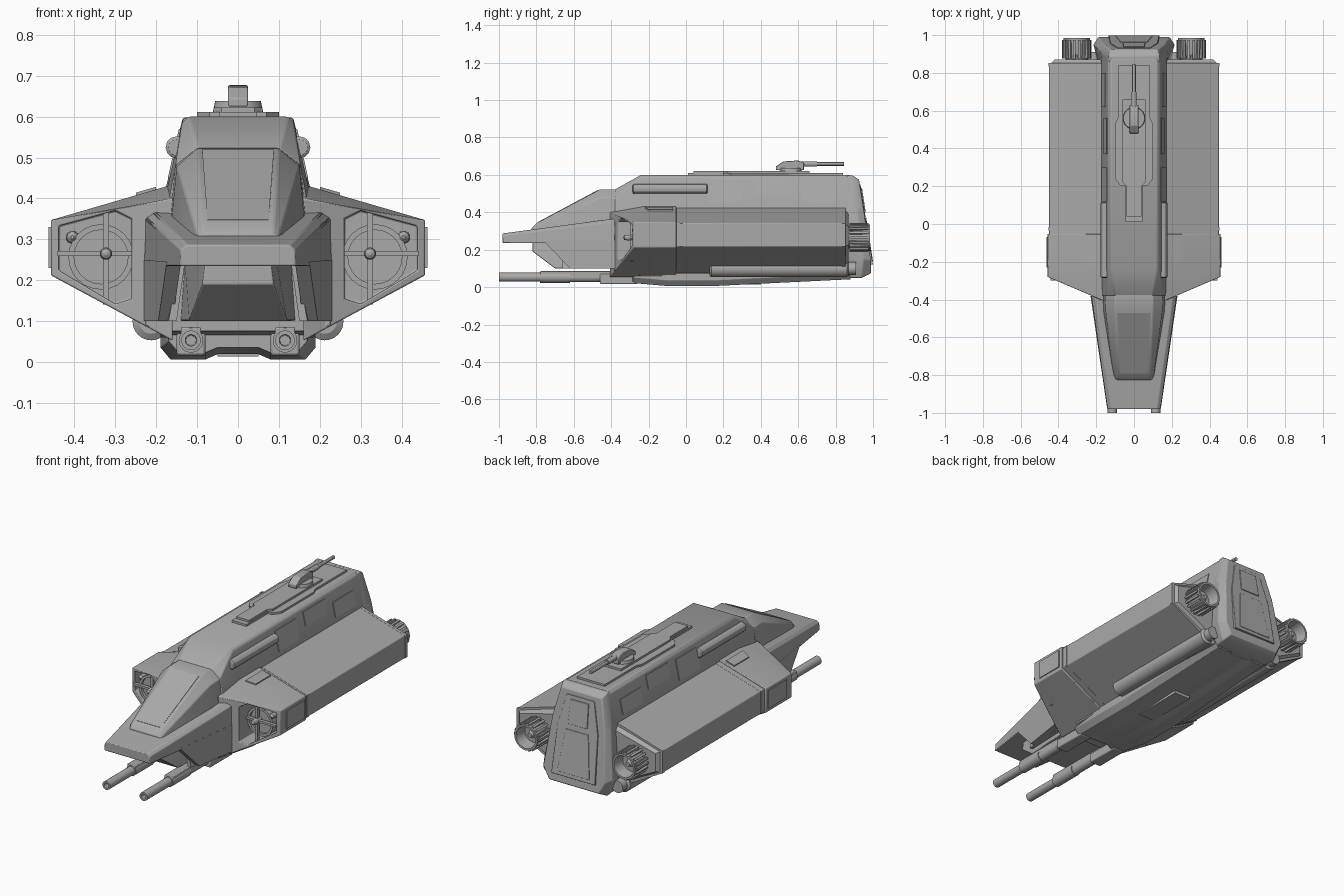
import bpy, bmesh
from math import sin, cos, pi, radians
from mathutils import Matrix, Vector

cube = bpy.data.objects.get("Cube")
if cube:
    bpy.data.objects.remove(cube, do_unlink=True)

grey = bpy.data.materials.new("hull_grey")
grey.use_nodes = True
grey.diffuse_color = (0.4, 0.4, 0.4, 1)
grey.node_tree.nodes["Principled BSDF"].inputs["Base Color"].default_value = (0.4, 0.4, 0.4, 1)


def finish(name, bm, mirror=False, bevel=0.0, angle=30):
    bmesh.ops.recalc_face_normals(bm, faces=bm.faces[:])
    mesh = bpy.data.meshes.new(name)
    bm.to_mesh(mesh)
    bm.free()
    mesh.materials.append(grey)
    ob = bpy.data.objects.new(name, mesh)
    bpy.context.collection.objects.link(ob)
    bpy.ops.object.select_all(action='DESELECT')
    ob.select_set(True)
    bpy.context.view_layer.objects.active = ob
    bpy.ops.object.shade_smooth_by_angle(angle=radians(angle))
    if bevel:
        mod = ob.modifiers.new("Bevel", 'BEVEL')
        mod.width, mod.segments, mod.limit_method = bevel, 2, 'ANGLE'
    if mirror:
        ob.modifiers.new("Mirror", 'MIRROR')
    return ob


def loft(name, sections, sym=True, **kw):
    """Skin closed loops; symmetric loops are given as their +x half."""
    bm = bmesh.new()
    rings = []
    for sec in sections:
        pts = list(sec)
        if sym:
            pts += [(-x, y, z) for x, y, z in reversed(sec)]
        rings.append([bm.verts.new(p) for p in pts])
    n = len(rings[0])
    for a, b in zip(rings, rings[1:]):
        for i in range(n):
            j = (i + 1) % n
            bm.faces.new((a[i], a[j], b[j], b[i]))
    bm.faces.new(rings[0])
    bm.faces.new(rings[-1])
    return finish(name, bm, **kw)


def at(y, pts):
    return [(x, y, z) for x, z in pts]


def box(name, x, y, z, **kw):
    loop = [(x[0], z[0]), (x[1], z[0]), (x[1], z[1]), (x[0], z[1])]
    return loft(name, [at(y[0], loop), at(y[1], loop)], sym=False, **kw)


def plate(name, outline, z0, z1, **kw):
    return loft(name, [[(x, y, z) for x, y in outline] for z in (z0, z1)], **kw)


def lathe(name, profile, x, z, n=24, fins=0, **kw):
    """Revolve (radius, y) points about a lengthwise axis through x, z."""
    bm = bmesh.new()
    rings = [[bm.verts.new((x + r * cos(2 * pi * i / n), y, z + r * sin(2 * pi * i / n)))
              for i in range(n)] for r, y in profile]
    for a, b in zip(rings, rings[1:]):
        for i in range(n):
            j = (i + 1) % n
            bm.faces.new((a[i], a[j], b[j], b[i]))
    bm.faces.new(rings[0])
    bm.faces.new(rings[-1])
    for k in range(fins):
        m = (Matrix.Translation((x, 0.925, z)) @ Matrix.Rotation(2 * pi * k / fins, 4, 'Y')
             @ Matrix.Translation((0.07, 0, 0)) @ Matrix.Diagonal((0.016, 0.1, 0.012, 1)))
        bmesh.ops.create_cube(bm, size=1, matrix=m)
    return finish(name, bm, **kw)


# Central hull and canopy
section = [(0.122, 0.6), (0.137, 0.586), (0.172, 0.43), (0.19, 0.06)]
loft("main_hull", [
    at(-0.38, [(0.1, 0.522), (0.153, 0.482), (0.172, 0.38), (0.19, 0.08)]),
    at(-0.24, section), at(0.875, section)], bevel=0.005)
loft("canopy", [
    at(-0.825, [(0.085, 0.315), (0.095, 0.305), (0.1, 0.28)]),
    at(-0.8, [(0.088, 0.342), (0.104, 0.325), (0.112, 0.28)]),
    at(-0.46, [(0.1, 0.522), (0.15, 0.478), (0.167, 0.3)]),
    at(-0.37, [(0.1, 0.523), (0.153, 0.482), (0.172, 0.3)])], bevel=0.004)
loft("windscreen", [
    [(0.075, -0.79, 0.349 + d), (0.075, -0.78, 0.345)][:1] + [(0.07, -0.79, 0.34)]
    for d in (0.0,)] + [[(0.088, -0.47, 0.52), (0.088, -0.47, 0.51)]])

# Nose slab, cheeks and chin
loft("nose", [
    at(-0.98, [(0.125, 0.287), (0.14, 0.275), (0.142, 0.235)]),
    at(-0.38, [(0.205, 0.367), (0.225, 0.35), (0.23, 0.235)])], bevel=0.004)
side = [(-0.76, 0.245), (-0.62, 0.1), (-0.38, 0.1), (-0.38, 0.25)]
loft("nose_cheek", [[(0.142 + 0.147 * (y + 0.98) - d, y, z) for y, z in side]
                    for d in (0, 0.035)], sym=False, mirror=True)
loft("chin", [
    at(-0.82, [(0.08, 0.245), (0.087, 0.19)]),
    at(-0.7, [(0.095, 0.245), (0.12, 0.1)]),
    at(-0.38, [(0.13, 0.245), (0.14, 0.1)])], bevel=0.003)
loft("chin_brace", [at(-0.66, [(0.13, 0.24), (0.145, 0.24), (0.17, 0.1), (0.15, 0.1)]),
                    at(-0.38, [(0.14, 0.24), (0.16, 0.24), (0.185, 0.1), (0.16, 0.1)])],
     sym=False, mirror=True)
loft("front_bulkhead", [at(y, [(0.2, z), (0.226, 0.35), (0.226, 0.09), (0.19, 0.075)])
                        for y, z in ((-0.385, 0.37), (-0.2, 0.41))], bevel=0.003)

# Side pods: front section with an intake, long rear section
front_loop = [(0.16, 0.4), (0.458, 0.347), (0.458, 0.212), (0.16, 0.052)]
back_loop = [(0.16, 0.434), (0.458, 0.347), (0.458, 0.212), (0.16, 0.052)]
main_loop = [(0.16, 0.427), (0.449, 0.341), (0.449, 0.217), (0.16, 0.06)]
slant = [(x, -0.38 + 0.43 * (x - 0.225), z) for x, z in front_loop]
mid = [(x, -0.23, z) for x, z in back_loop]
pod_front = loft("pod_front", [slant, mid, at(-0.052, back_loop)], sym=False)
hole = [(0.26, 0.35), (0.3, 0.37), (0.438, 0.333), (0.438, 0.224), (0.3, 0.142), (0.26, 0.155)]
cutter = loft("intake_cutter", [at(-0.5, hole), at(-0.22, hole)], sym=False)
cutter.hide_render = True
cut = pod_front.modifiers.new("Intake", 'BOOLEAN')
cut.object, cut.operation, cut.solver = cutter, 'DIFFERENCE', 'EXACT'
bpy.context.view_layer.objects.active = pod_front
bpy.ops.object.modifier_apply(modifier=cut.name)
bpy.data.objects.remove(cutter, do_unlink=True)
edge = pod_front.modifiers.new("Bevel", 'BEVEL')
edge.width, edge.segments, edge.limit_method = 0.004, 2, 'ANGLE'
pod_front.modifiers.new("Mirror", 'MIRROR')
loft("pod_main", [at(-0.06, main_loop), at(0.845, main_loop)], sym=False, mirror=True, bevel=0.004)
for y in (-0.035, 0.835):
    loft("pod_band", [at(y, [(x + 0.003, z) for x, z in main_loop]),
                      at(y + 0.018, [(x + 0.003, z) for x, z in main_loop])], sym=False, mirror=True)
loft("pod_rear_cap", [at(0.84, main_loop), at(0.87, [(0.17, 0.39), (0.42, 0.325),
     (0.42, 0.225), (0.17, 0.1)])], sym=False, mirror=True)
# Raised panels on the sloping top and side of the front section
loft("pod_top_panel", [[(x, y, 0.481 - 0.292 * x + d) for x, y in
     ((0.2, -0.07), (0.25, -0.07), (0.25, -0.2), (0.2, -0.22))] for d in (-0.005, 0.006)],
     sym=False, mirror=True)
box("pod_side_panel", (0.45, 0.463), (-0.23, -0.07), (0.23, 0.33), mirror=True)

# Intake struts, hub and curved vane
box("intake_upright", (0.316, 0.33), (-0.3, -0.28), (0.14, 0.37), mirror=True)
box("intake_crossbar", (0.255, 0.442), (-0.3, -0.28), (0.259, 0.271), mirror=True)
lathe("intake_hub", [(0.004, -0.335), (0.012, -0.33), (0.015, -0.315), (0.015, -0.27)],
      0.323, 0.265, mirror=True)
lathe("intake_ring", [(0.066, -0.27), (0.066, -0.285), (0.08, -0.285), (0.08, -0.225)],
      0.335, 0.257, mirror=True)
lathe("intake_knob", [(0.004, -0.29), (0.014, -0.28), (0.016, -0.225)], 0.405, 0.305, mirror=True)

# Engines
lathe("engine_nozzle", [(0.085, 0.84), (0.085, 0.866), (0.058, 0.87), (0.066, 0.9), (0.071, 0.985),
      (0.06, 0.985), (0.05, 0.92), (0.022, 0.92), (0.012, 0.95)], 0.303, 0.265, fins=18, mirror=True)

# Tail flare and rear door
loft("tail", [
    at(0.86, [(0.133, 0.597), (0.172, 0.43), (0.19, 0.12), (0.16, 0.05)]),
    [(0.135, 0.89, 0.598), (0.178, 0.915, 0.42), (0.215, 0.95, 0.15), (0.175, 0.94, 0.05)],
    [(0.125, 0.925, 0.575), (0.16, 0.95, 0.42), (0.19, 0.99, 0.14), (0.155, 0.99, 0.075)]],
    bevel=0.005)


def door(name, outline, lift):
    loft(name, [[(x, 0.923 + 0.155 * (0.575 - z) + d, z) for x, z in outline]
                for d in (-0.01, lift)], bevel=0.002)


door("rear_door", [(0.085, 0.55), (0.125, 0.38), (0.135, 0.12)], 0.006)
door("rear_hatch", [(0.055, 0.53), (0.06, 0.4)], 0.011)
door("rear_ramp", [(0.07, 0.37), (0.1, 0.14)], 0.009)

# Belly keel with twin ridges
loft("belly", [at(y, [(w, 0.075), (w, z + 0.03), (w - 0.025, z), (0.08, z), (0.05, z + 0.013)])
               for y, w, z in ((-0.285, 0.17, 0.022), (-0.1, 0.19, 0.006), (0.15, 0.19, 0.006),
                               (0.88, 0.18, 0.042))], bevel=0.004)
plate("belly_hatch", [(0.05, 0.1), (0.05, 0.4)], 0.014, 0.03)
lathe("belly_tank", [(0.03, 0.125), (0.046, 0.135), (0.046, 0.86), (0.034, 0.87), (0.034, 0.91)],
      0.212, 0.099, mirror=True)

# Forward guns
lathe("gun_barrel", [(0.012, -0.9), (0.014, -1.0), (0.024, -1.0), (0.024, -0.78), (0.03, -0.78),
      (0.03, -0.62), (0.026, -0.62), (0.026, -0.25)], 0.115, 0.053, mirror=True)
box("gun_sleeve", (0.09, 0.14), (-0.78, -0.38), (0.055, 0.085), mirror=True, bevel=0.004)
box("gun_mount", (0.08, 0.15), (-0.46, -0.26), (0.016, 0.07), mirror=True, bevel=0.006)

# Hull side fairings
lathe("side_fairing", [(0.02, -0.285), (0.027, -0.28), (0.027, 0.11), (0.02, 0.115)],
      0.15, 0.525, n=12, mirror=True)
for y0, y1, z0, z1 in ((0.37, 0.56, 0.495, 0.57), (0.62, 0.8, 0.45, 0.53), (0.12, 0.3, 0.45, 0.56)):
    loft("hull_side_panel", [[(0.137 + 0.226 * (0.586 - z) + d, y, z) for y, z in
         ((y0, z0), (y1, z0), (y1, z1), (y0, z1))] for d in (-0.004, 0.004)],
         sym=False, mirror=True)

# Roof plates
plate("roof_plate", [(0.085, 0.84), (0.085, 0.56), (0.1, 0.53), (0.1, 0.24), (0.07, 0.2),
                     (0.045, 0.2), (0.045, 0.01)], 0.59, 0.611)
plate("roof_spine", [(0.06, 0.66), (0.06, 0.22), (0.04, 0.2), (0.04, 0.04)], 0.6, 0.622)

# Turret
bm = bmesh.new()
bmesh.ops.create_cone(bm, cap_ends=True, segments=28, radius1=0.062, radius2=0.056, depth=0.03,
                      matrix=Matrix.Translation((0, 0.56, 0.623)))
finish("turret_base", bm)
loft("turret_head", [at(y, [(0.024, h), (0.024, 0.625)]) for y, h in
                     ((0.48, 0.645), (0.52, 0.672), (0.6, 0.677), (0.63, 0.665))], bevel=0.003)
lathe("turret_barrel", [(0.014, 0.6), (0.014, 0.7), (0.01, 0.7), (0.01, 0.845)], 0, 0.658, n=12)
